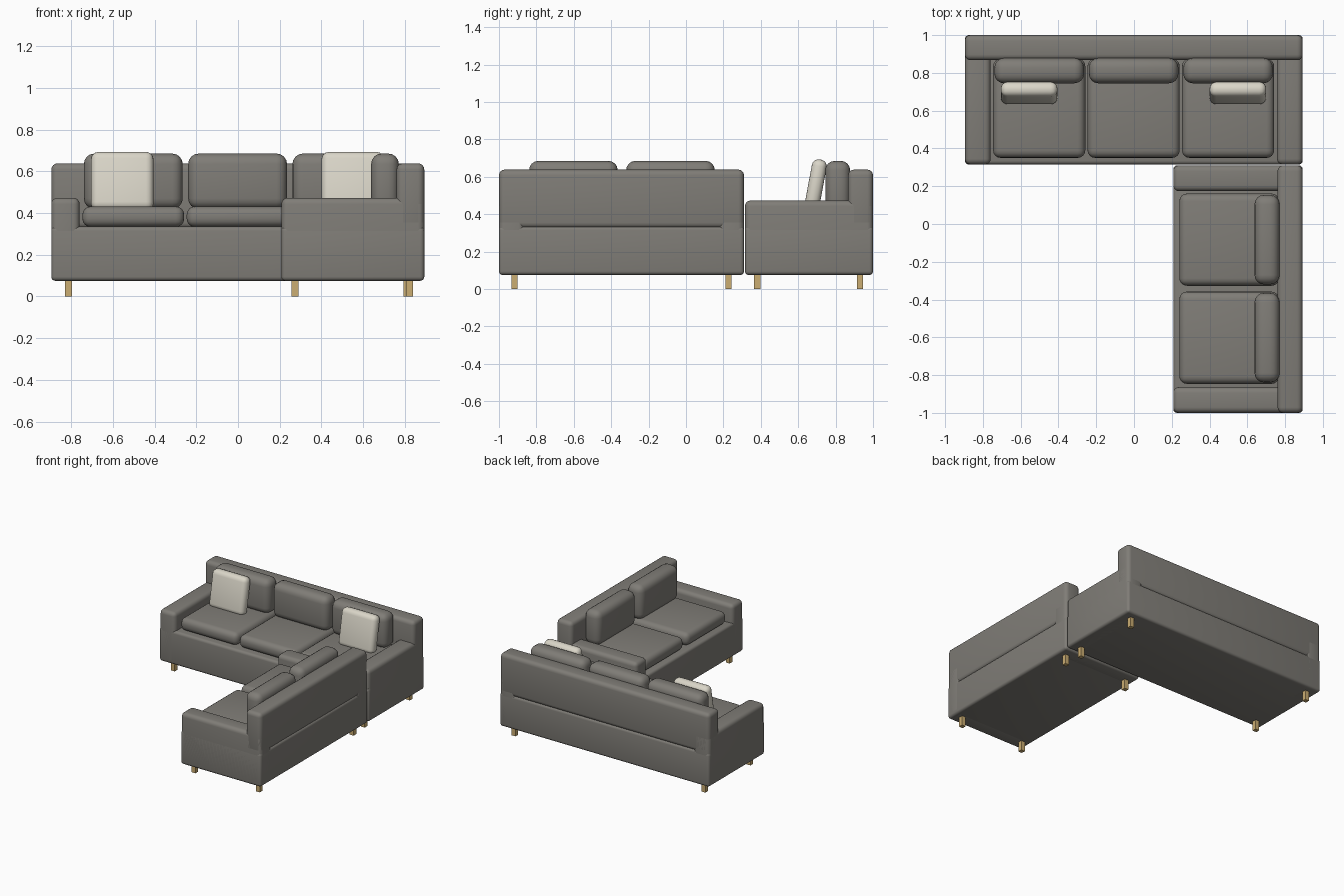
import bpy, bmesh, math

if "Cube" in bpy.data.objects:
    bpy.data.objects.remove(bpy.data.objects["Cube"])


def material(name, rgb):
    m = bpy.data.materials.new(name)
    m.diffuse_color = (*rgb, 1)
    m.use_nodes = True
    m.node_tree.nodes["Principled BSDF"].inputs["Base Color"].default_value = m.diffuse_color
    return m


FABRIC = material("warm grey fabric", (0.215, 0.205, 0.185))
CREAM = material("cream fabric", (0.70, 0.67, 0.58))
WOOD = material("light wood", (0.60, 0.42, 0.17))


def block(name, x, y, z, mat, radius=0.0, segments=4, tilt=0.0):
    """Box from (min, max) ranges, with rounded edges and optional tilt about x."""
    size = [b - a for a, b in (x, y, z)]
    bm = bmesh.new()
    bmesh.ops.create_cube(bm, size=1)
    bmesh.ops.scale(bm, vec=size, verts=bm.verts)
    if radius:
        bmesh.ops.bevel(bm, geom=bm.edges[:], offset=radius, segments=segments,
                        profile=0.5, affect='EDGES', clamp_overlap=True)
    mesh = bpy.data.meshes.new(name)
    bm.to_mesh(mesh)
    bm.free()
    mesh.materials.append(mat)
    ob = bpy.data.objects.new(name, mesh)
    ob.location = [(a + b) / 2 for a, b in (x, y, z)]
    ob.rotation_euler.x = tilt
    bpy.context.collection.objects.link(ob)
    if radius:
        bpy.context.view_layer.objects.active = ob
        bpy.ops.object.select_all(action='DESELECT')
        ob.select_set(True)
        bpy.ops.object.shade_smooth_by_angle(angle=math.radians(40))
    return ob


def around(c, w):
    return (c - w / 2, c + w / 2)


def sofa(label, along, depth, back_dir_y, centres, seat_front):
    """Sofa running along one axis; depth is (front, back) on the other axis."""
    front, back = depth

    def part(name, a, d, z, mat=FABRIC, r=0.025):
        x, y = (a, d) if back_dir_y else (d, a)
        block(f"{label}_{name}", x, y, z, mat, r)

    a0, a1 = along
    part("base", along, depth, (0.075, 0.335), r=0.02)
    part("backrest", along, (back - 0.133, back), (0.325, 0.638), r=0.03)
    for i, a in enumerate([(a0, a0 + 0.136), (a1 - 0.136, a1)]):
        part(f"arm_{i + 1}", a, depth, (0.075, 0.473), r=0.03)
    # seat and back cushions
    for i, c in enumerate(centres):
        part(f"seat_cushion_{i + 1}", around(c, 0.488), (seat_front, back - 0.125),
             (0.333, 0.432), r=0.04)
        part(f"back_cushion_{i + 1}", around(c, 0.474), (back - 0.255, back - 0.122),
             (0.42, 0.685), r=0.05)
    # square wooden legs
    for i, a in enumerate((a0 + 0.083, a1 - 0.083)):
        for j, d in enumerate((front + 0.066, back - 0.07)):
            part(f"leg_{2 * i + j + 1}", around(a, 0.033), around(d, 0.033),
                 (0, 0.085), WOOD, 0)


sofa("rear_sofa", (-0.895, 0.893), (0.315, 1.0), True, (-0.502, -0.002, 0.498), 0.35)
sofa("side_sofa", (-1.0, 0.31), (0.208, 0.893), False, (-0.083, -0.602), 0.24)

# leaning throw pillows
for i, c in enumerate((-0.555, 0.55)):
    block(f"throw_pillow_{i + 1}", around(c, 0.30), around(0.693, 0.08),
          around(0.552, 0.285), CREAM, 0.036, tilt=-math.radians(10.5))
